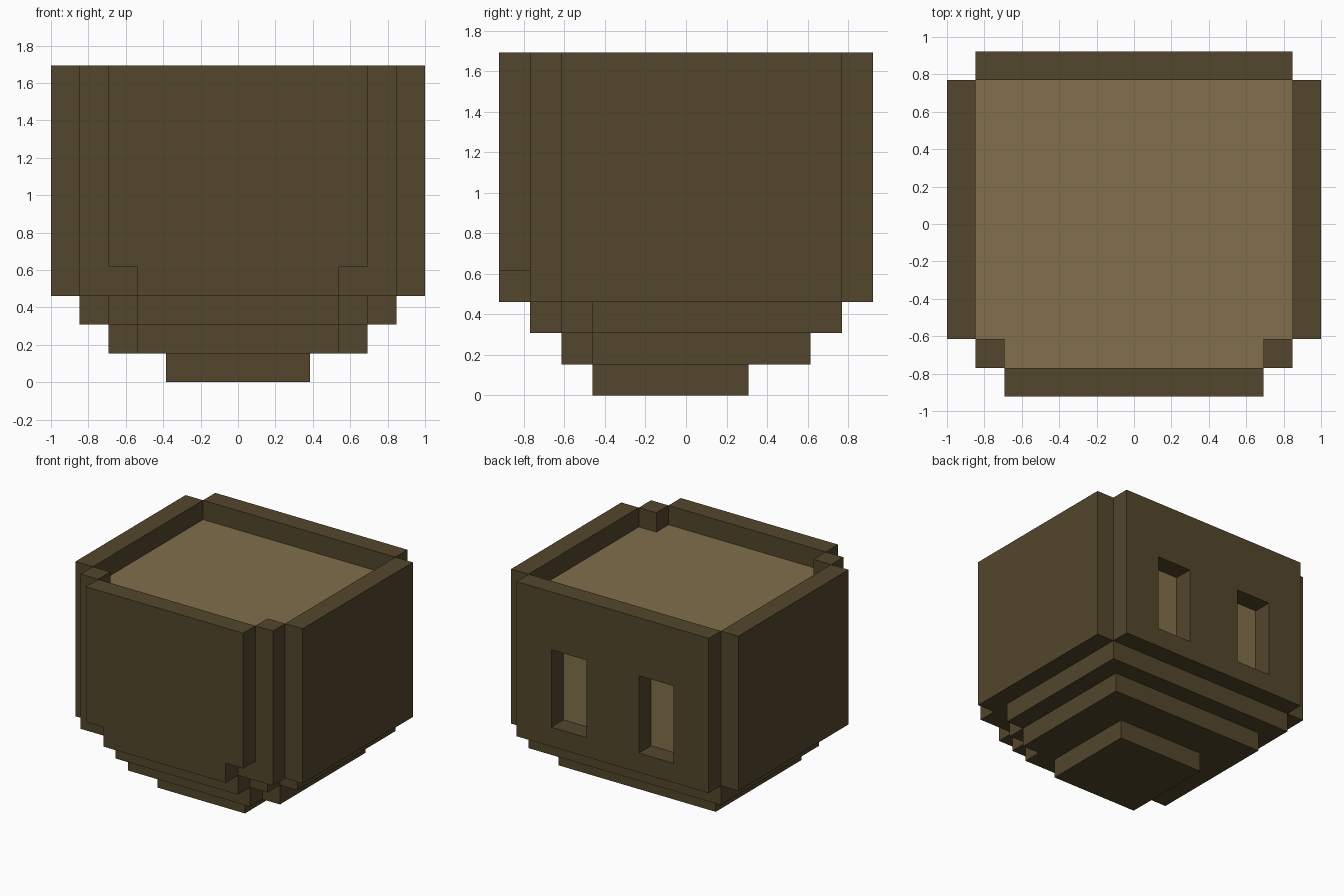
import bpy
import bmesh
from mathutils import Vector

if "Cube" in bpy.data.objects:
    bpy.data.objects.remove(bpy.data.objects["Cube"])

U = 2 / 13  # size of one block


def make_material(name, color):
    mat = bpy.data.materials.new(name)
    mat.diffuse_color = (*color, 1)
    mat.use_nodes = True
    mat.node_tree.nodes["Principled BSDF"].inputs["Base Color"].default_value = mat.diffuse_color
    return mat


DARK = make_material("dark brown", (0.087, 0.061, 0.025))
TAN = make_material("tan", (0.220, 0.159, 0.069))


def extrude_faces(name, faces, offset, mat):
    """Extrude flat faces (lists of block coordinates) into a solid."""
    bm = bmesh.new()
    for pts in faces:
        bm.faces.new([bm.verts.new(Vector(p) * U) for p in pts])
    bmesh.ops.remove_doubles(bm, verts=bm.verts, dist=1e-4)
    base = bm.faces[:]
    copy = bmesh.ops.duplicate(bm, geom=base)
    bmesh.ops.delete(bm, geom=[g for g in copy["geom"] if isinstance(g, bmesh.types.BMVert)],
                     context="VERTS")
    ret = bmesh.ops.extrude_face_region(bm, geom=bm.faces[:], use_keep_orig=True)
    moved = [g for g in ret["geom"] if isinstance(g, bmesh.types.BMVert)]
    bmesh.ops.translate(bm, verts=moved, vec=Vector(offset) * U)
    bmesh.ops.recalc_face_normals(bm, faces=bm.faces)
    mesh = bpy.data.meshes.new(name)
    bm.to_mesh(mesh)
    bm.free()
    mesh.materials.append(mat)
    obj = bpy.data.objects.new(name, mesh)
    bpy.context.collection.objects.link(obj)
    return obj


def slab(name, half, z0, z1, mat=DARK):
    """Horizontal slab from the right half of its outline, mirrored in x."""
    outline = half + [(-x, y) for x, y in reversed(half)]
    extrude_faces(name, [[(x, y, z0) for x, y in outline]], (0, 0, z1 - z0), mat)


def block(name, x0, x1, y0, y1, z0, z1):
    pts = [(x0, y0, z0), (x1, y0, z0), (x1, y1, z0), (x0, y1, z0)]
    extrude_faces(name, [pts], (0, 0, z1 - z0), DARK)


# Stepped underside
slab("foot", [(2.5, -3), (2.5, 2)], 0, 1)
slab("lower_step", [(3.5, -4), (3.5, -3), (4.5, -3), (4.5, 4)], 1, 2)
slab("upper_step", [(3.5, -5), (3.5, -4), (4.5, -4), (4.5, -3), (5.5, -3), (5.5, 5)], 2, 3)

# Floor and tan filling, notched around the front corner posts
inner = [(4.5, -5), (4.5, -4), (5.5, -4), (5.5, 5)]
slab("floor", inner, 3, 4)
slab("filling", inner, 4, 10, TAN)

# Front wall with a narrower bottom lip
half = [(3.5, 3), (3.5, 4), (4.5, 4), (4.5, 11)]
outline = half + [(-x, z) for x, z in reversed(half)]
extrude_faces("front_wall", [[(x, -6, z) for x, z in outline]], (0, 1, 0), DARK)

# Side walls and front corner posts
for side, s in (("left", -1), ("right", 1)):
    block(side + "_wall", *sorted((5.5 * s, 6.5 * s)), -4, 5, 3, 11)
    block(side + "_corner_post", *sorted((4.5 * s, 5.5 * s)), -5, -4, 3, 11)

# Back wall with two window openings
xs, zs = [-5.5, -3.5, -1.5, 1.5, 3.5, 5.5], [3, 4, 8, 11]
panels = []
for i in range(5):
    for j in range(3):
        if j == 1 and i in (1, 3):
            continue
        panels.append([(xs[i], 5, zs[j]), (xs[i + 1], 5, zs[j]),
                       (xs[i + 1], 5, zs[j + 1]), (xs[i], 5, zs[j + 1])])
extrude_faces("back_wall", panels, (0, 1, 0), DARK)
